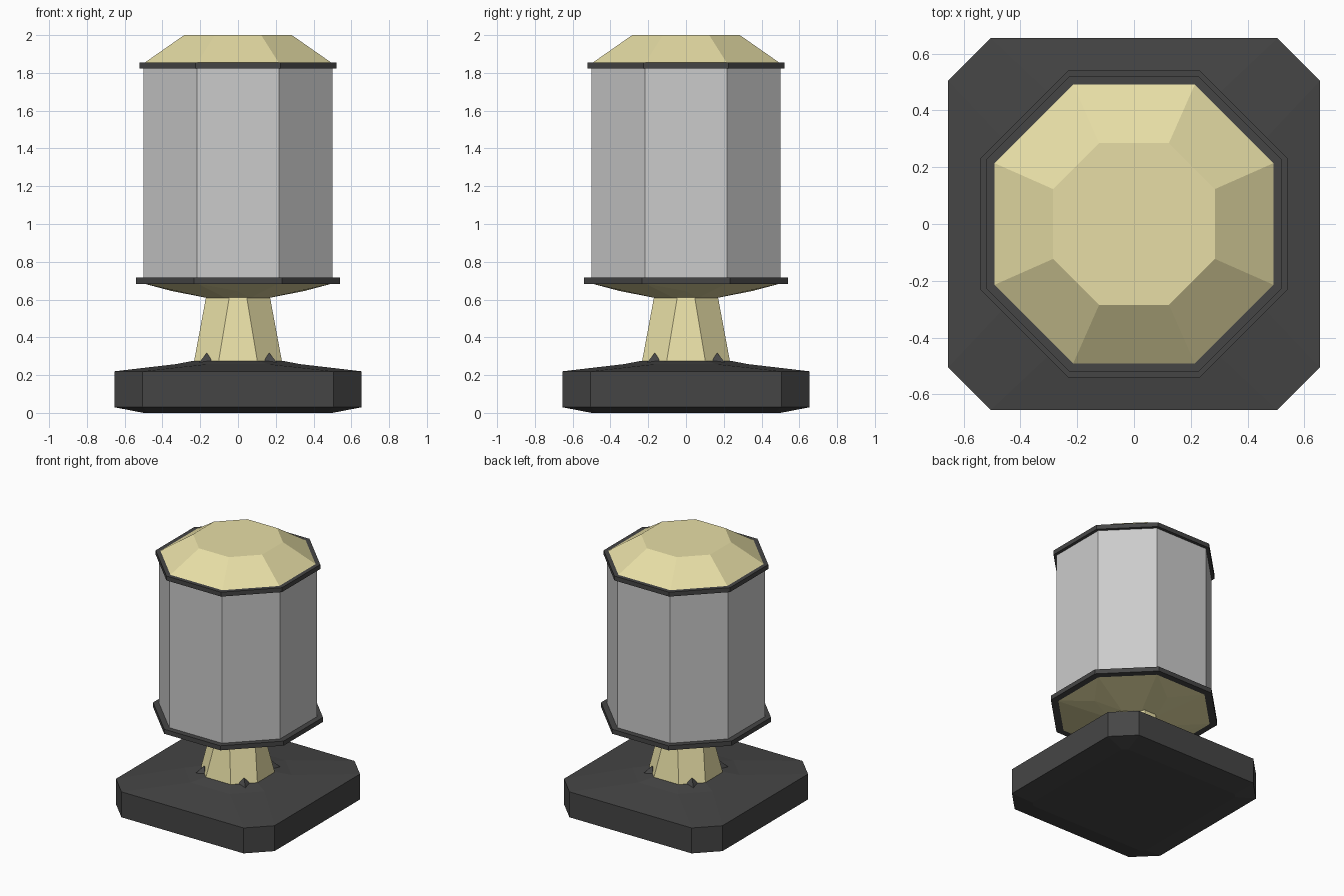
import bpy, bmesh

if "Cube" in bpy.data.objects:
    bpy.data.objects.remove(bpy.data.objects["Cube"])


def material(name, rgb):
    m = bpy.data.materials.new(name)
    m.diffuse_color = (*rgb, 1)
    m.use_nodes = True
    m.node_tree.nodes["Principled BSDF"].inputs["Base Color"].default_value = m.diffuse_color
    return m


GOLD = material("pale_gold", (0.8, 0.73, 0.38))
DARK = material("charcoal", (0.06, 0.06, 0.06))


def finish(bm, name, mat):
    bmesh.ops.remove_doubles(bm, verts=bm.verts[:], dist=1e-5)
    bmesh.ops.recalc_face_normals(bm, faces=bm.faces[:])
    mesh = bpy.data.meshes.new(name)
    bm.to_mesh(mesh)
    bm.free()
    obj = bpy.data.objects.new(name, mesh)
    bpy.context.collection.objects.link(obj)
    if mat:
        mesh.materials.append(mat)
    return obj


def octagon(h, f, z):
    """Eight corners: h = half width, f = half length of the straight sides."""
    return [(h, -f, z), (h, f, z), (f, h, z), (-f, h, z),
            (-h, f, z), (-h, -f, z), (-f, -h, z), (f, -h, z)]


def loft(name, mat, *rings):
    bm = bmesh.new()
    loops = [[bm.verts.new(p) for p in octagon(*r)] for r in rings]
    for a, b in zip(loops, loops[1:]):
        for i in range(8):
            j = (i + 1) % 8
            bm.faces.new((a[i], a[j], b[j], b[i]))
    bm.faces.new(loops[0])
    bm.faces.new(loops[-1])
    return finish(bm, name, mat)


def hull(name, mat, points):
    bm = bmesh.new()
    for p in points:
        bm.verts.new(p)
    bmesh.ops.convex_hull(bm, input=bm.verts[:])
    return finish(bm, name, mat)


# Heavy base with chamfered corners and a gently raised top
loft("base", DARK, (0.5, 0.47, 0), (0.655, 0.505, 0.03), (0.655, 0.505, 0.22),
     (0.33, 0.16, 0.258), (0.24, 0.11, 0.275))

# Tapered stem
loft("stem", GOLD, (0.235, 0.105, 0.26), (0.168, 0.045, 0.62))

# Small claws holding the stem at its four diagonals
for sx in (-1, 1):
    for sy in (-1, 1):
        pts = [(0.2, 0.13, 0.265), (0.13, 0.2, 0.265), (0.21, 0.21, 0.262),
               (0.13, 0.13, 0.265), (0.165, 0.165, 0.318)]
        hull("stem_claw", DARK, [(x * sx, y * sy, z) for x, y, z in pts])

# Shallow faceted bowl under the body
hull("bowl", GOLD, octagon(0.5, 0.215, 0.685) + octagon(0.16, 0.065, 0.608)
     + [(0.35, 0, 0.645), (-0.35, 0, 0.645), (0, 0.35, 0.645), (0, -0.35, 0.645)])

# Rims, octagonal body and lid
loft("lower_rim", DARK, (0.54, 0.232, 0.683), (0.54, 0.232, 0.717))
loft("body", None, (0.5, 0.218, 0.7), (0.5, 0.218, 1.84))
loft("upper_rim", DARK, (0.522, 0.226, 1.823), (0.522, 0.226, 1.856))
loft("lid", GOLD, (0.5, 0.218, 1.85), (0.285, 0.123, 2.0))
